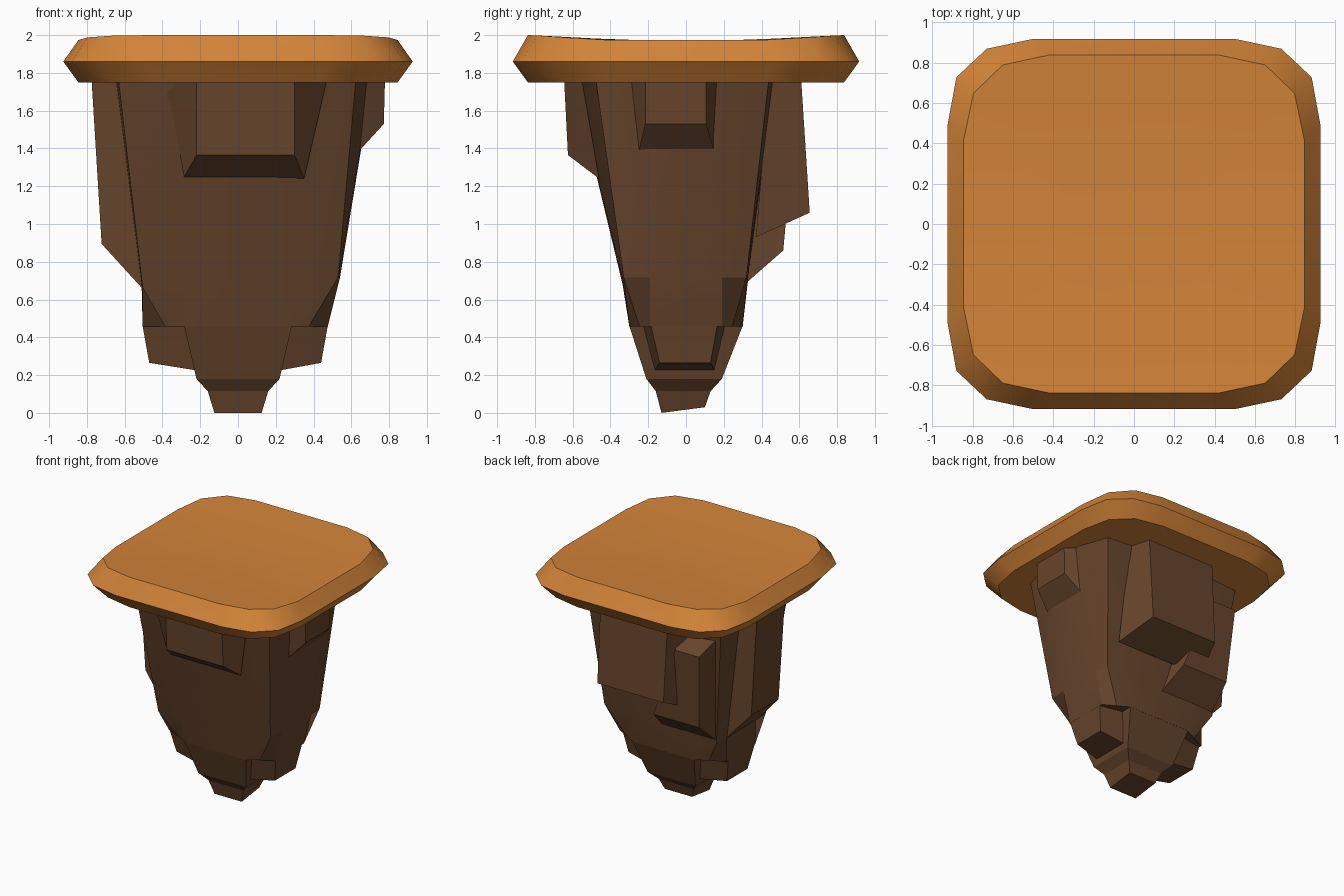
import bpy, bmesh

if "Cube" in bpy.data.objects:
    bpy.data.objects.remove(bpy.data.objects["Cube"])


def material(name, rgb):
    m = bpy.data.materials.new(name)
    m.diffuse_color = (*rgb, 1)
    m.use_nodes = True
    m.node_tree.nodes["Principled BSDF"].inputs["Base Color"].default_value = m.diffuse_color
    return m


GRASS = material("orange top", (0.65, 0.23, 0.04))
ROCK = material("brown rock", (0.135, 0.059, 0.025))


def loft(name, rings, mat, smooth=None):
    """Closed solid through a list of rings with equal point counts."""
    bm = bmesh.new()
    vs = [[bm.verts.new(p) for p in r] for r in rings]
    n = len(rings[0])
    for a, b in zip(vs, vs[1:]):
        for i in range(n):
            j = (i + 1) % n
            bm.faces.new((a[i], a[j], b[j], b[i]))
    bm.faces.new(vs[0][::-1])
    bm.faces.new(vs[-1])
    bmesh.ops.recalc_face_normals(bm, faces=bm.faces)
    me = bpy.data.meshes.new(name)
    bm.to_mesh(me)
    bm.free()
    me.materials.append(mat)
    ob = bpy.data.objects.new(name, me)
    bpy.context.collection.objects.link(ob)
    if smooth:
        bpy.ops.object.select_all(action='DESELECT')
        ob.select_set(True)
        bpy.context.view_layer.objects.active = ob
        bpy.ops.object.shade_smooth_by_angle(angle=smooth)
    return ob


def mirror4(quarter):
    """Mirror a quarter outline (from the +y side round to +x) into a ring."""
    right = quarter + [(x, -y, z) for x, y, z in quarter[::-1]]
    return right + [(-x, y, z) for x, y, z in right[::-1]]


def block(name, axis, outer, base):
    """Chunk on the rock; outer and base are (top span, bottom span, z range, depth at bottom and top)."""
    def ring(top, bot, z, d):
        pts = [(bot[0], d[0], z[0]), (bot[1], d[0], z[0]),
               (top[1], d[1], z[1]), (top[0], d[1], z[1])]
        return [(a, q, h) if axis == 'y' else (q, a, h) for a, q, h in pts]
    return loft(name, [ring(*base), ring(*outer)], ROCK)


# top slab with rounded corners and a shallow dip in the middle
rim = [(0.50, 0.917, 1.86), (0.73, 0.868, 1.86), (0.88, 0.727, 1.86), (0.925, 0.483, 1.86)]
top = [(0.42, 0.837, 2.0), (0.65, 0.788, 1.998), (0.795, 0.648, 1.988), (0.845, 0.41, 1.974)]
under = [(x, y, 1.75) for x, y, z in top]
dip = [(x * 0.45, y * 0.38, 1.97) for x, y, z in top]
loft("top_slab", [mirror4(under), mirror4(rim), mirror4(top), mirror4(dip)], GRASS, 0.5)


def rock_ring(cx, cy, sx, sy, mx, my, z, tilt=0.0):
    """Four corners (cx, cy) with two points (mx, my apart) on each side pushed out to sx, sy."""
    pts = [(cx[0], cy[0]), (-mx, sy[0]), (mx, sy[0]), (cx[1], cy[0]), (sx[1], -my), (sx[1], my),
           (cx[1], cy[1]), (mx, sy[1]), (-mx, sy[1]), (cx[0], cy[1]), (sx[0], my), (sx[0], -my)]
    return [(x, y, z + tilt * x) for x, y in pts]


# main rock: bulging square section narrowing to an eight-sided foot
loft("rock_body", [
    rock_ring((-0.385, 0.375), (-0.245, 0.245), (-0.505, 0.475), (-0.30, 0.30), 0.28, 0.19, 0.457),
    rock_ring((-0.505, 0.53), (-0.33, 0.32), (-0.51, 0.54), (-0.335, 0.325), 0.28, 0.19, 0.69, 0.05),
    rock_ring((-0.635, 0.625), (-0.48, 0.44), (-0.65, 0.715), (-0.60, 0.47), 0.32, 0.19, 1.78),
], ROCK, 0.3)


# lower rock and stem tip
def rect(x, y0, y1, z0, z1):
    return [(-x, y0, z0), (x, y0, z0), (x, y1, z1), (-x, y1, z1)]


loft("rock_tip", [rect(0.125, -0.13, 0.10, 0.0, 0.03), rect(0.16, -0.16, 0.13, 0.115, 0.115),
                  rect(0.22, -0.21, 0.19, 0.18, 0.18), rect(0.285, -0.30, 0.30, 0.46, 0.46)], ROCK)

# low side chunks, mirrored in x
for name, s, w in (("low_chunk_right", 1, 0.475), ("low_chunk_left", -1, 0.505)):
    block(name, 'x',
          ((-0.185, 0.165), (-0.14, 0.13), (0.265, 0.46), (s * (w - 0.035), s * w)),
          ((-0.23, 0.21), (-0.165, 0.15), (0.225, 0.46), (s * 0.22, s * 0.26)))

# upper chunks under the slab
block("front_chunk", 'y',
      ((-0.22, 0.30), (-0.22, 0.30), (1.365, 1.76), (-0.625, -0.645)),
      ((-0.41, 0.47), (-0.29, 0.35), (1.24, 1.76), (-0.46, -0.55)))
block("right_chunk", 'x',
      ((-0.215, 0.105), (-0.215, 0.105), (1.53, 1.76), (0.772, 0.778)),
      ((-0.29, 0.19), (-0.25, 0.15), (1.385, 1.76), (0.64, 0.68)))
block("left_chunk", 'x',
      ((-0.20, 0.17), (-0.19, 0.17), (0.895, 1.76), (-0.722, -0.775)),
      ((-0.27, 0.21), (-0.24, 0.19), (0.64, 1.76), (-0.49, -0.62)))
block("back_chunk", 'y',
      ((-0.26, 0.36), (-0.25, 0.36), (1.06, 1.76), (0.655, 0.61)),
      ((-0.34, 0.41), (-0.34, 0.46), (0.93, 1.76), (0.37, 0.44)))
block("back_corner_chunk", 'y',
      ((-0.52, -0.30), (-0.48, -0.06), (0.86, 1.48), (0.515, 0.57)),
      ((-0.57, -0.20), (-0.50, 0.00), (0.68, 1.58), (0.31, 0.40)))
